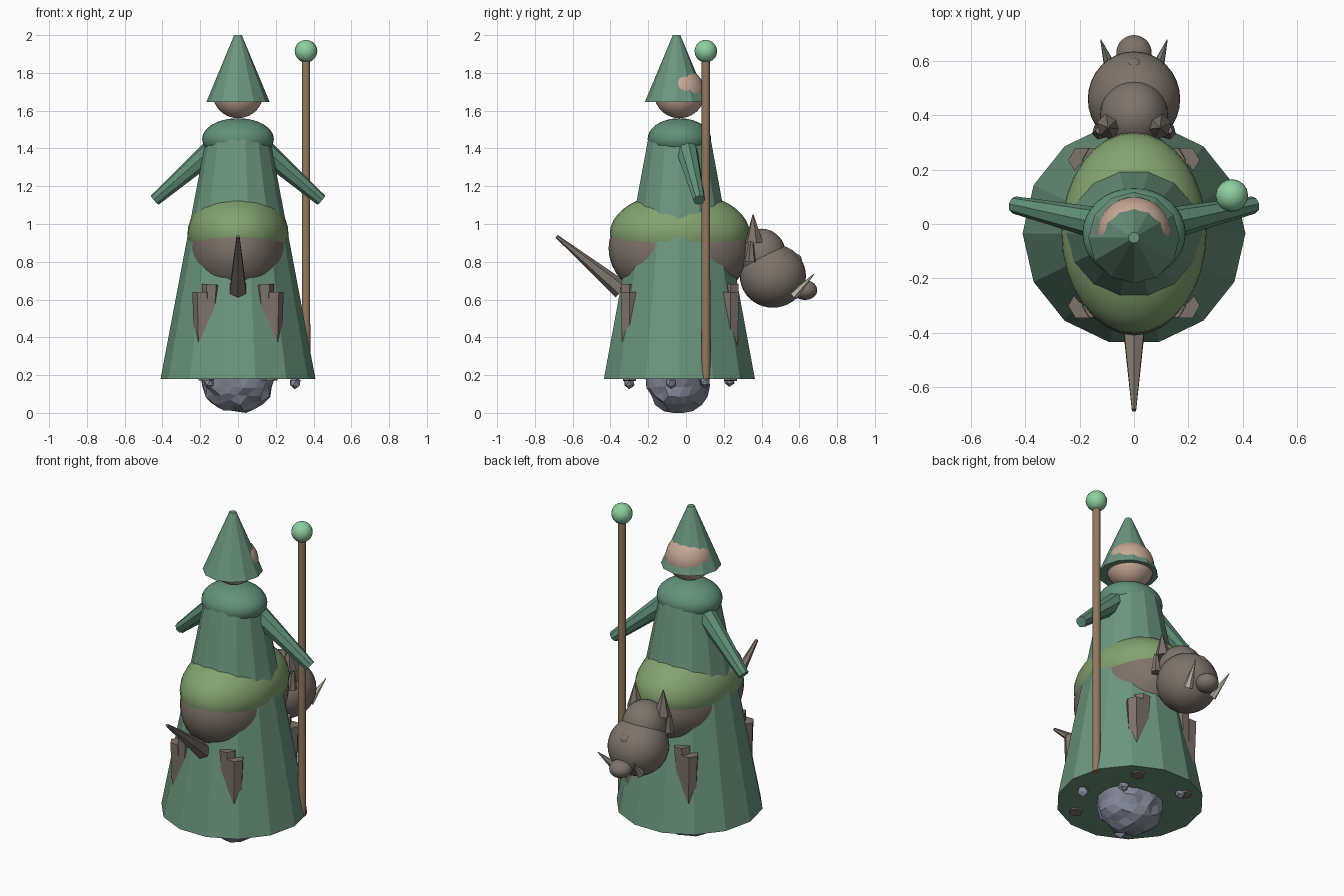
import bpy, bmesh, math, random
from mathutils import Vector, Matrix

if "Cube" in bpy.data.objects:
    bpy.data.objects.remove(bpy.data.objects["Cube"])

random.seed(4)
CY = -0.035  # shared centre line of rider and mount


def material(name, r, g, b):
    def lin(c):
        c /= 255
        return c / 12.92 if c <= 0.04045 else ((c + 0.055) / 1.055) ** 2.4
    m = bpy.data.materials.new(name)
    m.diffuse_color = (lin(r), lin(g), lin(b), 1)
    m.use_nodes = True
    m.node_tree.nodes["Principled BSDF"].inputs["Base Color"].default_value = m.diffuse_color
    return m


ROBE = material("robe_green", 108, 150, 126)
SLEEVE = material("sleeve_green", 98, 146, 121)
MOSS = material("moss_green", 131, 162, 112)
HIDE = material("hide_brown", 126, 115, 106)
SKIN = material("skin", 198, 168, 150)
WOOD = material("wood", 147, 121, 96)
GLOW = material("pale_green", 142, 208, 160)
STONE = material("stone_grey", 136, 141, 157)
IVORY = material("ivory", 190, 184, 168)


def finish(bm, name, mat, smooth=False):
    bmesh.ops.recalc_face_normals(bm, faces=bm.faces)
    me = bpy.data.meshes.new(name)
    bm.to_mesh(me)
    bm.free()
    me.materials.append(mat)
    for p in me.polygons:
        p.use_smooth = smooth
    ob = bpy.data.objects.new(name, me)
    bpy.context.collection.objects.link(ob)
    if smooth:
        bpy.context.view_layer.objects.active = ob
        ob.select_set(True)
        bpy.ops.object.shade_smooth_by_angle(angle=math.radians(40))
        ob.select_set(False)
    return ob


def ellipsoid(name, mat, centre, radii, cut=None, seg=32, rings=20):
    """Smooth ellipsoid, optionally cut flat below the height cut."""
    bm = bmesh.new()
    bmesh.ops.create_uvsphere(bm, u_segments=seg, v_segments=rings, radius=1,
                              matrix=Matrix.Translation(centre) @ Matrix.Diagonal((*radii, 1)))
    if cut is not None:
        geom = bm.verts[:] + bm.edges[:] + bm.faces[:]
        res = bmesh.ops.bisect_plane(bm, geom=geom, plane_co=(0, 0, cut),
                                     plane_no=(0, 0, 1), clear_inner=True)
        rim = [e for e in res["geom_cut"] if isinstance(e, bmesh.types.BMEdge)]
        bmesh.ops.contextual_create(bm, geom=rim)
    return finish(bm, name, mat, True)


def taper(name, mat, a, b, ra, rb, sides, spin=0.0, smooth=False):
    """Capped tapered prism from point a to point b."""
    a, b = Vector(a), Vector(b)
    d = b - a
    rot = Matrix() if d.xy.length < 1e-6 else d.to_track_quat('Z', 'Y').to_matrix().to_4x4()
    bm = bmesh.new()
    bmesh.ops.create_cone(bm, cap_ends=True, segments=sides, radius1=ra, radius2=rb,
                          depth=d.length,
                          matrix=Matrix.Translation((a + b) / 2) @ rot @ Matrix.Rotation(spin, 4, 'Z'))
    return finish(bm, name, mat, smooth)


def rock(name, centre, radii, detail, rough):
    """Lumpy faceted stone."""
    bm = bmesh.new()
    bmesh.ops.create_icosphere(bm, subdivisions=detail, radius=1)
    for v in bm.verts:
        v.co *= 1 + random.uniform(-rough, rough * 0.5)
        v.co = Vector(c + p * r for c, p, r in zip(centre, v.co, radii))
        v.co.z = max(v.co.z, 0)
    return finish(bm, name, STONE)


# Rider: robe, collar, head, hat
taper("robe", ROBE, (0, CY, 0.18), (0, CY, 1.45), 0.41, 0.170, 14, 0 if 14 % 4 == 0 else math.pi / 14 * 7)
ellipsoid("collar", SLEEVE, (0, CY, 1.45), (0.19, 0.168, 0.11))
ellipsoid("rider_head", SKIN, (0, -0.035, 1.695), (0.135, 0.135, 0.135))
taper("hat", ROBE, (0, -0.05, 1.645), (0, -0.05, 2.0), 0.168, 0.02, 12)

# Sleeves
for s, side in ((1, "right"), (-1, "left")):
    taper(side + "_sleeve", SLEEVE, (s * 0.12, 0.0, 1.405), (s * 0.44, 0.07, 1.127),
          0.06, 0.032, 8)

# Staff with orb
taper("staff", WOOD, (0.36, 0.105, 0.18), (0.36, 0.105, 1.88), 0.024, 0.022, 10, 0, True)
ellipsoid("staff_orb", GLOW, (0.36, 0.105, 1.915), (0.06, 0.06, 0.06), None, 16, 10)

# Mount: body, blanket, tail
ellipsoid("mount_body", HIDE, (0, CY, 0.87), (0.26, 0.375, 0.29))
ellipsoid("blanket", MOSS, (0, -0.033, 0.95), (0.267, 0.37, 0.22), 0.89)
taper("tail", HIDE, (0, -0.34, 0.65), (0, -0.685, 0.935), 0.05, 0.009, 6)

# Mount legs: thigh column and a shorter outer column on each corner
for s, side in ((1, "right"), (-1, "left")):
    for y, end in ((-0.30, "front"), (0.235, "back")):
        taper(f"{end}_{side}_inner_leg", HIDE, (s * 0.17, y, 0.17), (s * 0.14, y, 0.68),
              0.04, 0.05, 6)
        taper(f"{end}_{side}_outer_leg", HIDE, (s * 0.185, y, 0.19), (s * 0.19, y, 0.64),
              0.04, 0.052, 6)

# Mount head, crown, snout and brow bump
ellipsoid("mount_head", HIDE, (0, 0.46, 0.725), (0.17, 0.175, 0.168))
ellipsoid("mount_crown", HIDE, (0, 0.40, 0.835), (0.125, 0.13, 0.14))
ellipsoid("snout", HIDE, (0, 0.63, 0.65), (0.065, 0.065, 0.052))
ellipsoid("brow_bump", HIDE, (0, 0.58, 0.81), (0.033, 0.033, 0.033), None, 16, 10)

# Ears and tusks
for s, side in ((1, "right"), (-1, "left")):
    taper(side + "_ear", HIDE, (s * 0.09, 0.36, 0.90), (s * 0.095, 0.355, 1.05), 0.05, 0.003, 6)
    taper(side + "_lower_ear", HIDE, (s * 0.125, 0.34, 0.80), (s * 0.13, 0.345, 0.91), 0.03, 0.012, 6)
    taper(side + "_tusk", IVORY, (s * 0.085, 0.57, 0.62), (s * 0.122, 0.677, 0.735), 0.026, 0.002, 6)

# Boulder under the robe, with loose pebbles
rock("boulder", (0, -0.04, 0.185), (0.2, 0.175, 0.19), 3, 0.09)
for i, c in enumerate(((-0.155, -0.30, 0.16), (0.30, -0.08, 0.158), (-0.14, 0.23, 0.172),
                       (0.16, 0.1, 0.165), (0.05, -0.17, 0.155), (-0.14, -0.1, 0.16))):
    rock(f"pebble_{i + 1}", c, (0.033, 0.03, 0.032), 1, 0.2)
